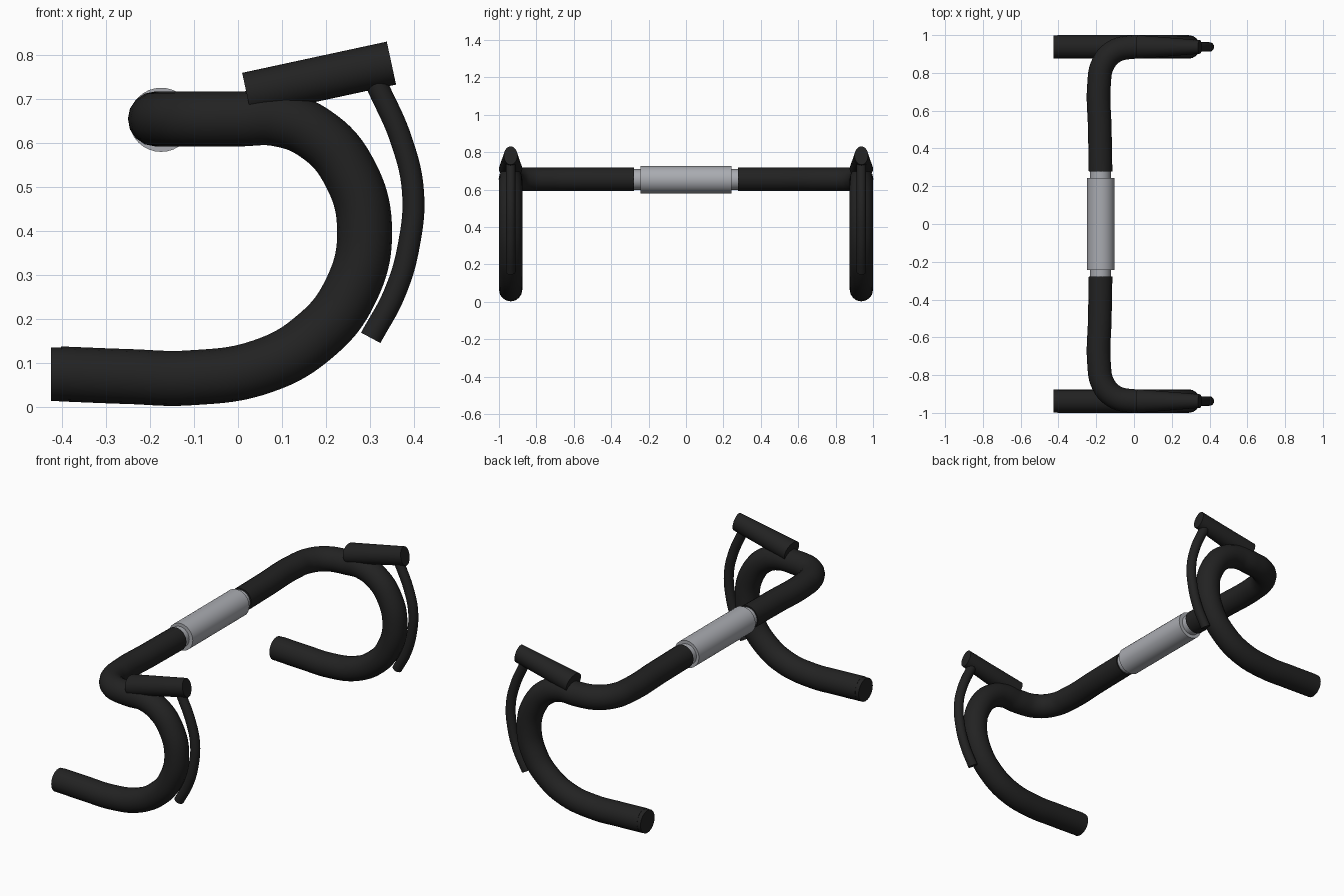
import bpy, math
from mathutils import Vector

cube = bpy.data.objects.get("Cube")
if cube:
    bpy.data.objects.remove(cube)


def material(name, color, rough):
    m = bpy.data.materials.new(name)
    m.use_nodes = True
    m.diffuse_color = color
    bsdf = m.node_tree.nodes["Principled BSDF"]
    bsdf.inputs["Base Color"].default_value = color
    bsdf.inputs["Roughness"].default_value = rough
    return m


BLACK = material("black_tape", (0.016, 0.016, 0.016, 1), 0.7)
SILVER = material("silver_metal", (0.40, 0.41, 0.44, 1), 0.5)


def finish(obj, name, mat):
    obj.name = obj.data.name = name
    obj.data.materials.clear()
    obj.data.materials.append(mat)
    bpy.ops.object.select_all(action="DESELECT")
    obj.select_set(True)
    bpy.context.view_layer.objects.active = obj
    bpy.ops.object.shade_smooth_by_angle(angle=math.radians(40))
    return obj


def tube(name, points, radius, mat):
    """Capped round tube swept along a smooth path."""
    curve = bpy.data.curves.new(name, "CURVE")
    curve.dimensions = "3D"
    curve.bevel_depth = radius
    curve.bevel_resolution = 6
    curve.resolution_u = 10
    curve.use_fill_caps = True
    spline = curve.splines.new("BEZIER")
    spline.bezier_points.add(len(points) - 1)
    for bp, co in zip(spline.bezier_points, points):
        bp.co = co
        bp.handle_left_type = bp.handle_right_type = "AUTO"
    obj = bpy.data.objects.new(name, curve)
    bpy.context.collection.objects.link(obj)
    bpy.ops.object.select_all(action="DESELECT")
    obj.select_set(True)
    bpy.context.view_layer.objects.active = obj
    bpy.ops.object.convert(target="MESH")
    return finish(bpy.context.object, name, mat)


def cylinder(name, start, end, radius, mat, end_radius=None):
    """Round bar or cone between two points."""
    start, end = Vector(start), Vector(end)
    axis = end - start
    bpy.ops.mesh.primitive_cone_add(
        vertices=32, radius1=radius, depth=axis.length,
        radius2=radius if end_radius is None else end_radius,
        location=(start + end) / 2,
        rotation=axis.to_track_quat("Z", "Y").to_euler())
    return finish(bpy.context.object, name, mat)


# Centre of the bar: bare metal core and the thicker clamp sleeve
cylinder("bar_core", (-0.178, -0.30, 0.654), (-0.178, 0.30, 0.654), 0.055, SILVER)
cylinder("clamp_sleeve", (-0.175, -0.243, 0.653), (-0.175, 0.243, 0.653), 0.073, SILVER)

SIDE = 0.9375   # sideways distance of the drops
GRIP = 0.0625   # radius of the taped bar

# Taped bar: flat top bending forward
top_path = [(-0.177, 0.278), (-0.181, 0.50), (-0.185, 0.74),
            (-0.165, 0.845), (-0.105, 0.913), (0.0, SIDE)]
# Drop: hook curving down and back
drop_path = [(0.09, 0.655), (0.175, 0.622), (0.25, 0.54), (0.288, 0.40),
             (0.252, 0.255), (0.17, 0.156), (0.055, 0.092), (-0.11, 0.066),
             (-0.25, 0.069), (-0.405, 0.075)]
lever_path = [(0.315, 0.735), (0.372, 0.605), (0.398, 0.49),
              (0.389, 0.37), (0.357, 0.26), (0.302, 0.157)]

for s, label in ((-1, "front"), (1, "back")):
    path = [(x, s * y, 0.655) for x, y in top_path]
    path += [(x, s * SIDE, z) for x, z in drop_path]
    tube(label + "_taped_bar", path, GRIP, BLACK)

    cylinder(label + "_end_plug", (-0.39, s * SIDE, 0.0745),
             (-0.425, s * SIDE, 0.0745), 0.061, BLACK)

    # Lever hood: oval body, wide at the rear and narrow at the tip
    hood = cylinder(label + "_lever_hood", (0.02, s * SIDE, 0.711),
                    (0.349, s * SIDE, 0.782), 0.0625, BLACK, 0.036)
    tip = max(v.co.z for v in hood.data.vertices)
    for v in hood.data.vertices:
        ring = 0.036 if v.co.z > tip - 0.001 else 0.0625
        across = (hood.matrix_world.to_3x3() @ Vector((1, 0, 0))).y
        if abs(across) > 0.7:
            v.co.y *= 0.05 / ring
        else:
            v.co.x *= 0.05 / ring

    tube(label + "_brake_lever", [(x, s * SIDE, z) for x, z in lever_path],
         0.025, BLACK)
